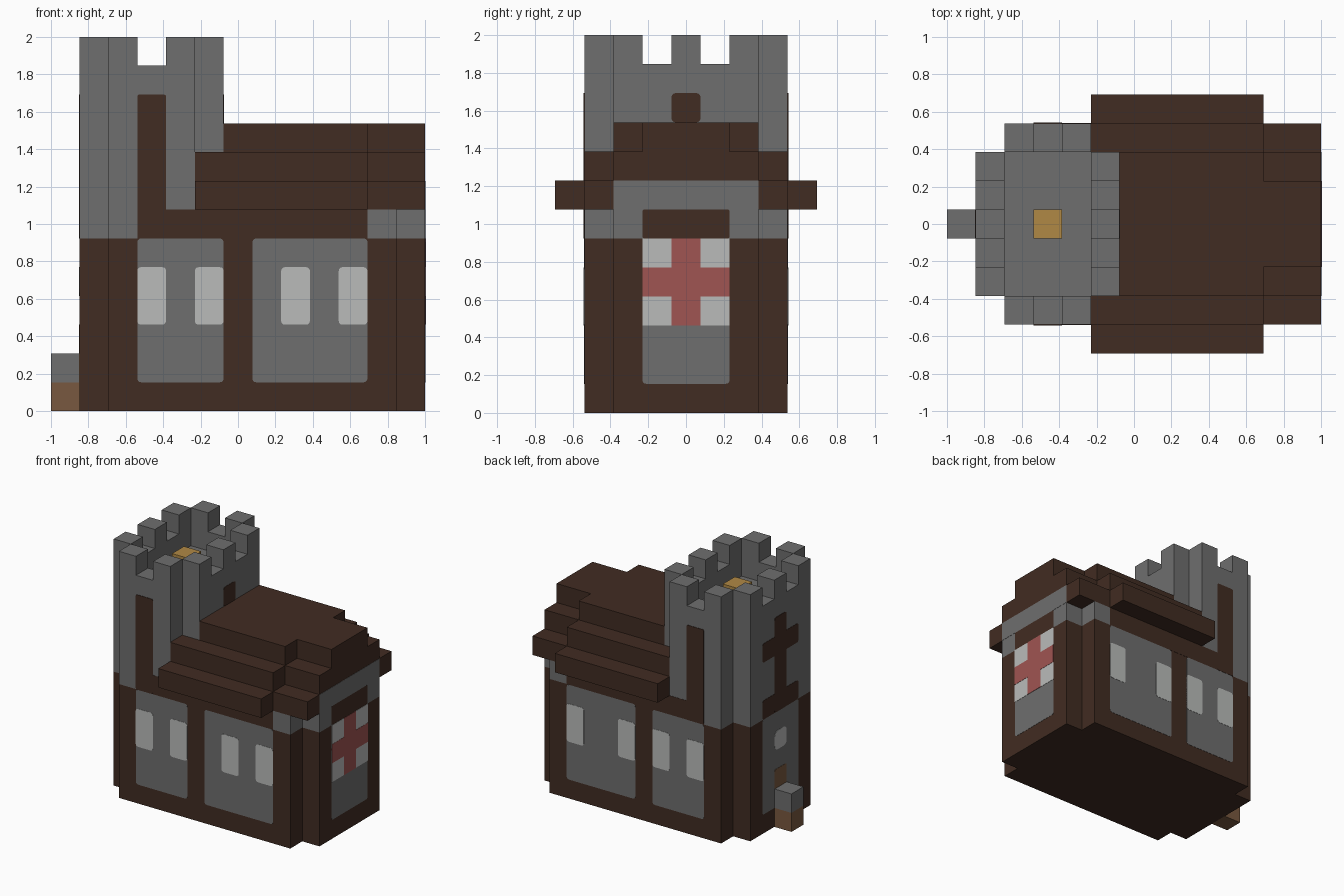
import bpy, bmesh, math

cube = bpy.data.objects.get("Cube")
if cube:
    bpy.data.objects.remove(cube, do_unlink=True)

U = 2 / 13  # one block


def material(name, r, g, b):
    m = bpy.data.materials.new(name)
    m.use_nodes = True
    m.diffuse_color = (r, g, b, 1)
    m.node_tree.nodes["Principled BSDF"].inputs["Base Color"].default_value = (r, g, b, 1)
    return m


BROWN = material("dark timber", .053, .025, .016)
GRAY = material("stone gray", .156, .156, .156)
LIGHT = material("window pale gray", .49, .50, .49)
RED = material("faded red", .35, .09, .085)
TAN = material("door tan", .19, .098, .05)
GOLD = material("bell gold", .434, .25, .06)


def prism(name, points, push, mat):
    """Extrude a closed outline (in block units) along a vector."""
    bm = bmesh.new()
    face = bm.faces.new([bm.verts.new(p) for p in points])
    new = bmesh.ops.extrude_face_region(bm, geom=[face])["geom"]
    bmesh.ops.translate(bm, vec=push, verts=[v for v in new if isinstance(v, bmesh.types.BMVert)])
    bmesh.ops.recalc_face_normals(bm, faces=bm.faces[:])
    for v in bm.verts:
        v.co = (v.co.x * U - 1, (v.co.y - 4.5) * U, v.co.z * U)
    mesh = bpy.data.meshes.new(name)
    bm.to_mesh(mesh)
    bm.free()
    mesh.materials.append(mat)
    ob = bpy.data.objects.new(name, mesh)
    bpy.context.collection.objects.link(ob)
    return ob


def box(name, x, y, z, mat):
    pts = [(x[0], y[0], z[0]), (x[1], y[0], z[0]), (x[1], y[1], z[0]), (x[0], y[1], z[0])]
    return prism(name, pts, (0, 0, z[1] - z[0]), mat)


def notched(name, x, y, z, mat):
    """Block column whose four corners are cut back by one block."""
    (a, b), (c, d) = x, y
    pts = [(a + 1, c), (b - 1, c), (b - 1, c + 1), (b, c + 1), (b, d - 1), (b - 1, d - 1),
           (b - 1, d), (a + 1, d), (a + 1, d - 1), (a, d - 1), (a, c + 1), (a + 1, c + 1)]
    return prism(name, [(p, q, z[0]) for p, q in pts], (0, 0, z[1] - z[0]), mat)


def plate(name, side, a, z, mat, layer=1, r=.13):
    """Thin rounded panel laid on a wall."""
    pts = []
    corners = [(a[1] - r, z[1] - r), (a[0] + r, z[1] - r), (a[0] + r, z[0] + r), (a[1] - r, z[0] + r)]
    for n, (cx, cz) in enumerate(corners):
        if r == 0:
            pts.append((cx, cz))
            continue
        for s in range(4):
            t = math.pi / 2 * (n + s / 3)
            pts.append((cx + r * math.cos(t), cz + r * math.sin(t)))
    axis, wall, out = WALLS[side]
    depth = out * layer * .012
    if axis == "y":
        return prism(name, [(p, wall, q) for p, q in pts], (0, depth, 0), mat)
    return prism(name, [(wall, p, q) for p, q in pts], (depth, 0, 0), mat)


WALLS = {"front": ("y", 1, -1), "back": ("y", 8, 1), "tower_end": ("x", 1, -1),
         "nave_end": ("x", 13, 1), "tower_inner": ("x", 6, 1)}

# Main masses
notched("timber_base", (1, 13), (1, 8), (0, 6), BROWN)
notched("stone_band", (1, 13), (1, 8), (6, 7), GRAY)
notched("tower", (1, 6), (1, 8), (7, 11), GRAY)

# Tower parapet and merlons
for label, y in (("front", (1, 2)), ("back", (7, 8))):
    box("parapet_" + label, (2, 5), y, (11, 12), GRAY)
    for i in (2, 4):
        box("merlon_" + label, (i, i + 1), y, (12, 13), GRAY)
for label, x in (("outer", (1, 2)), ("inner", (5, 6))):
    box("parapet_" + label, x, (2, 7), (11, 12), GRAY)
    for j in (2, 4, 6):
        box("merlon_" + label, x, (j, j + 1), (12, 13), GRAY)
box("bell", (3, 4), (4, 5), (11, 12), GOLD)

# Stepped roof
for step in range(3):
    z = (7 + step, 8 + step)
    box("roof_step", (6 if step == 2 else 5, 11), (step, 9 - step), z, BROWN)
    box("roof_end_step", (11, 13), (step + 1, 8 - step), z, BROWN)

# Long walls: panels, windows, beam and tower slit
for side, windows in (("front", (3, 5, 8, 10)), ("back", (3, 5, 7, 10))):
    plate("wall_panel_tower_" + side, side, (3, 6), (1, 6), GRAY)
    plate("wall_panel_nave_" + side, side, (7, 11), (1, 6), GRAY)
    for i in windows:
        plate("window_" + side, side, (i, i + 1), (3, 5), LIGHT, 2)
    plate("beam_" + side, side, (3, 11), (6, 7), BROWN, 1, 0)
    plate("tower_slit_" + side, side, (3, 4), (6, 11), BROWN, 2, .08)

# Nave end wall with cross window
plate("gable", "nave_end", (2, 7), (7, 8), GRAY, 1, 0)
plate("end_panel", "nave_end", (3, 6), (1, 6), GRAY)
plate("end_lintel", "nave_end", (3, 6), (6, 7), BROWN, 1, .08)
plate("end_window", "nave_end", (3, 6), (3, 6), LIGHT, 2, 0)
plate("cross_upright", "nave_end", (4, 5), (3, 6), RED, 3, 0)
plate("cross_arm", "nave_end", (3, 6), (4, 5), RED, 3, 0)

# Tower end wall with timber cross, window and door
plate("tower_panel", "tower_end", (3, 6), (1, 6), GRAY)
plate("tower_window", "tower_end", (4, 5), (4, 5), LIGHT, 2, .25)
plate("door", "tower_end", (4, 5), (0, 3), TAN, 2, .08)
plate("timber_cross_foot", "tower_end", (3, 6), (6, 7), BROWN)
plate("timber_cross_upright", "tower_end", (4, 5), (6, 11), BROWN, 2)
plate("timber_cross_arm", "tower_end", (3, 6), (9, 10), BROWN)
plate("inner_slit", "tower_inner", (4, 5), (10, 11), BROWN)

# Porch post
box("porch_post_foot", (0, 1), (4, 5), (0, 1), TAN)
box("porch_post_cap", (0, 1), (4, 5), (1, 2), GRAY)
